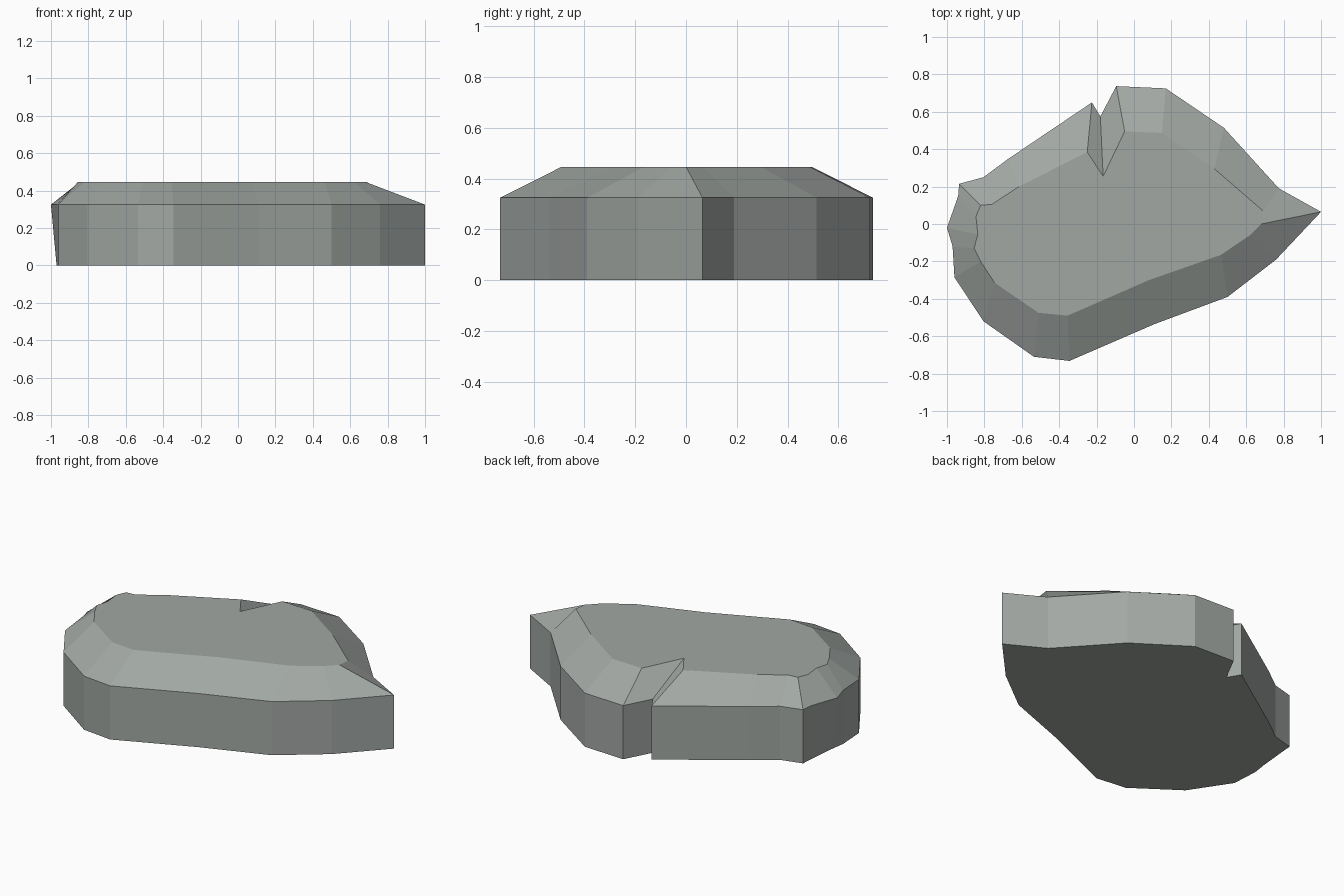
import bpy, bmesh

# Rim point (x, y) and matching plateau point (x, y), clockwise from the left tip
PROFILE = [
    (-1.00, -0.02, -0.835, -0.055), (-0.94, 0.15, -0.845, 0.04),
    (-0.935, 0.215, -0.82, 0.10), (-0.805, 0.25, -0.76, 0.105),
    (-0.67, 0.35, -0.615, 0.20), (-0.225, 0.65, -0.25, 0.385),
    (-0.18, 0.575, -0.165, 0.255),                      # crack
    (-0.095, 0.737, -0.05, 0.495), (0.17, 0.725, 0.15, 0.487),
    (0.48, 0.515, 0.43, 0.295), (0.775, 0.19, 0.69, 0.07),
    (1.00, 0.065, 0.68, 0.00),                          # pointed end
    (0.76, -0.19, 0.62, -0.06), (0.50, -0.39, 0.465, -0.165),
    (0.11, -0.535, 0.08, -0.30), (-0.345, -0.732, -0.355, -0.49),
    (-0.535, -0.71, -0.51, -0.475), (-0.805, -0.52, -0.745, -0.315),
    (-0.96, -0.285, -0.82, -0.20), (-0.97, -0.12, -0.855, -0.13),
]
RIM_Z, TOP_Z = 0.325, 0.447

stone = bpy.data.materials.new("grey stone")
stone.diffuse_color = (0.36, 0.39, 0.37, 1)

# Rock slab: three rings of vertices joined by side walls and sloped shoulders
bm = bmesh.new()
base = [bm.verts.new((x, y, 0)) for x, y, _, _ in PROFILE]
rim = [bm.verts.new((x, y, RIM_Z)) for x, y, _, _ in PROFILE]
top = [bm.verts.new((x, y, TOP_Z)) for _, _, x, y in PROFILE]
base[0].co.x = -0.957                                   # undercut left tip
base[0].co.y = -0.03
n = len(PROFILE)
for low, high in ((base, rim), (rim, top)):
    for i in range(n):
        j = (i + 1) % n
        bm.faces.new((low[i], low[j], high[j], high[i]))
bm.faces.new(top)
bm.faces.new(base)
bmesh.ops.recalc_face_normals(bm, faces=bm.faces)

mesh = bpy.data.meshes.new("rock_slab")
bm.to_mesh(mesh)
bm.free()
mesh.materials.append(stone)
rock = bpy.data.objects.new("rock_slab", mesh)
bpy.context.collection.objects.link(rock)
